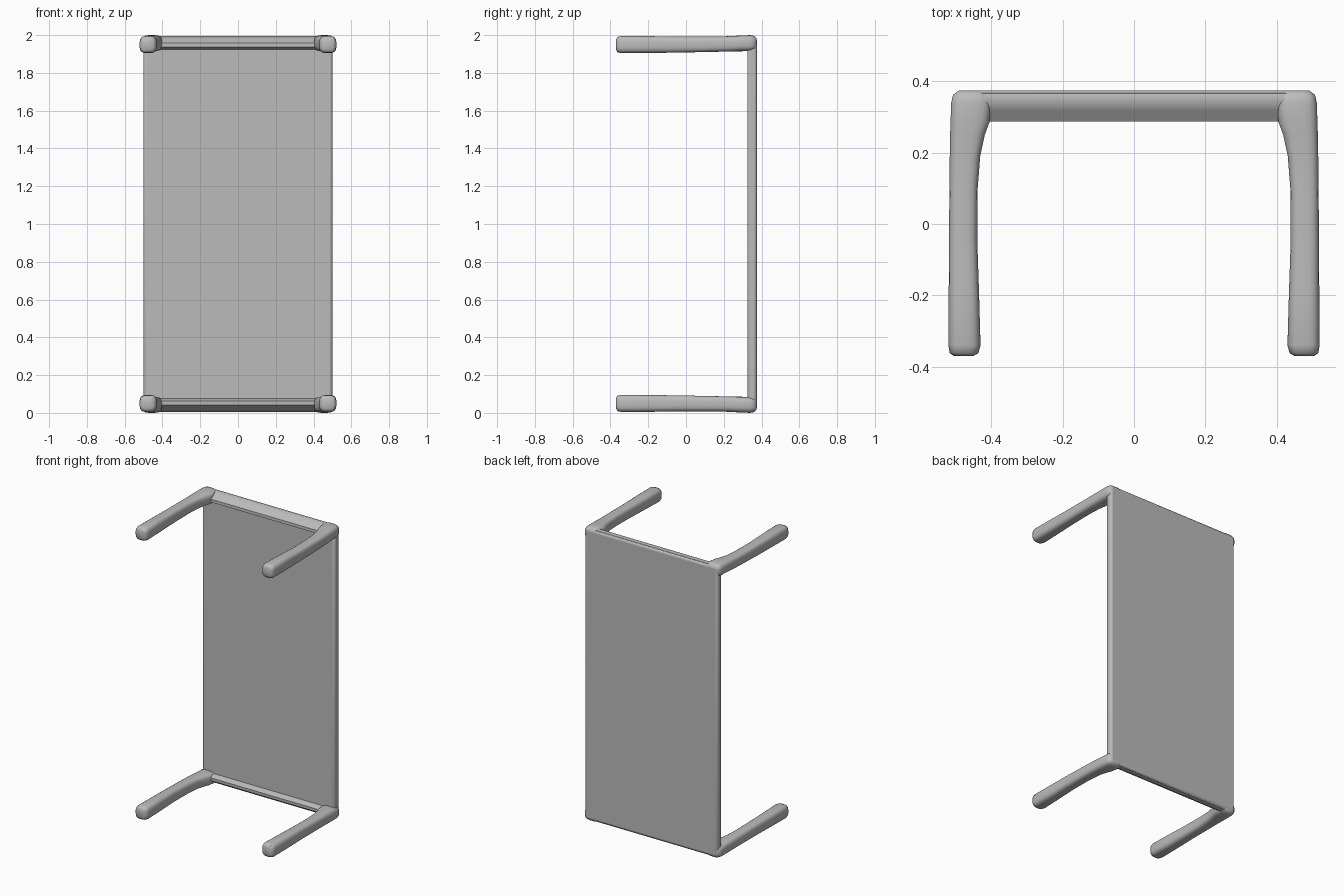
import bpy, bmesh, math

cube = bpy.data.objects.get("Cube")
if cube:
    bpy.data.objects.remove(cube, do_unlink=True)

grey = bpy.data.materials.new("plain grey")
grey.use_nodes = True
grey.diffuse_color = (0.5, 0.5, 0.5, 1)
bsdf = grey.node_tree.nodes["Principled BSDF"]
bsdf.inputs["Base Color"].default_value = (0.5, 0.5, 0.5, 1)
bsdf.inputs["Roughness"].default_value = 0.7


def loft(name, rings, bevel=0.0, angle=40):
    """Skin a list of equal-length point rings, cap both ends, shade smooth."""
    bm = bmesh.new()
    loops = [[bm.verts.new(p) for p in ring] for ring in rings]
    for a, b in zip(loops, loops[1:]):
        for i in range(len(a)):
            j = (i + 1) % len(a)
            bm.faces.new((a[i], a[j], b[j], b[i]))
    bm.faces.new(loops[0])
    bm.faces.new(loops[-1])
    bmesh.ops.recalc_face_normals(bm, faces=bm.faces[:])
    mesh = bpy.data.meshes.new(name)
    bm.to_mesh(mesh)
    bm.free()
    mesh.materials.append(grey)
    obj = bpy.data.objects.new(name, mesh)
    bpy.context.collection.objects.link(obj)
    if bevel:
        mod = obj.modifiers.new("soft edges", 'BEVEL')
        mod.width, mod.segments, mod.limit_method = bevel, 3, 'ANGLE'
    bpy.ops.object.select_all(action='DESELECT')
    obj.select_set(True)
    bpy.context.view_layer.objects.active = obj
    bpy.ops.object.shade_smooth_by_angle(angle=math.radians(angle))
    return obj


# Top panel standing upright at the back
x, z0, z1 = 0.5, 0.012, 1.988
loft("table_top", [[(-x, y, z0), (x, y, z0), (x, y, z1), (-x, y, z1)]
                   for y in (0.325, 0.375)], bevel=0.015)

# Sloped rails along both short ends: profile of (y, distance from the end)
rail = [(0.374, 0.03), (0.366, 0.010), (0.345, 0.004), (0.318, 0.022),
        (0.288, 0.042), (0.287, 0.062), (0.305, 0.072), (0.34, 0.078)]
for name, flip in (("lower_rail", False), ("upper_rail", True)):
    rings = []
    for px in (-0.47, -0.2, -0.04, 0.2, 0.47):
        rings.append([(px, y, 2 - d if flip else d) for y, d in rail])
    loft(name, rings, angle=50)

# Legs: y, inner x, outer x, nearest and farthest distance from the end
sections = [(-0.37, 0.450, 0.505, 0.022, 0.078),
            (-0.362, 0.436, 0.517, 0.009, 0.092),
            (-0.34, 0.430, 0.521, 0.004, 0.096),
            (-0.20, 0.434, 0.520, 0.005, 0.095),
            (-0.05, 0.439, 0.519, 0.008, 0.093),
            (0.10, 0.438, 0.518, 0.008, 0.090),
            (0.19, 0.431, 0.517, 0.007, 0.088),
            (0.25, 0.418, 0.516, 0.004, 0.087),
            (0.285, 0.405, 0.515, 0.002, 0.086),
            (0.34, 0.400, 0.513, 0.0, 0.085),
            (0.362, 0.405, 0.508, 0.004, 0.080),
            (0.374, 0.420, 0.492, 0.016, 0.068)]


def rounded(t):
    return math.copysign(abs(t) ** 0.62, t)


for side, sx in (("left", 1), ("right", -1)):
    for level, flip in (("lower", False), ("upper", True)):
        rings = []
        for y, xi, xo, d0, d1 in sections:
            ring = []
            for k in range(20):
                a = math.tau * (k + 0.5) / 20
                px = (xi + xo) / 2 + (xo - xi) / 2 * rounded(math.cos(a))
                d = (d0 + d1) / 2 + (d1 - d0) / 2 * rounded(math.sin(a))
                ring.append((sx * px, y, 2 - d if flip else d))
            rings.append(ring)
        loft(f"{level}_{side}_leg", rings, angle=50)
